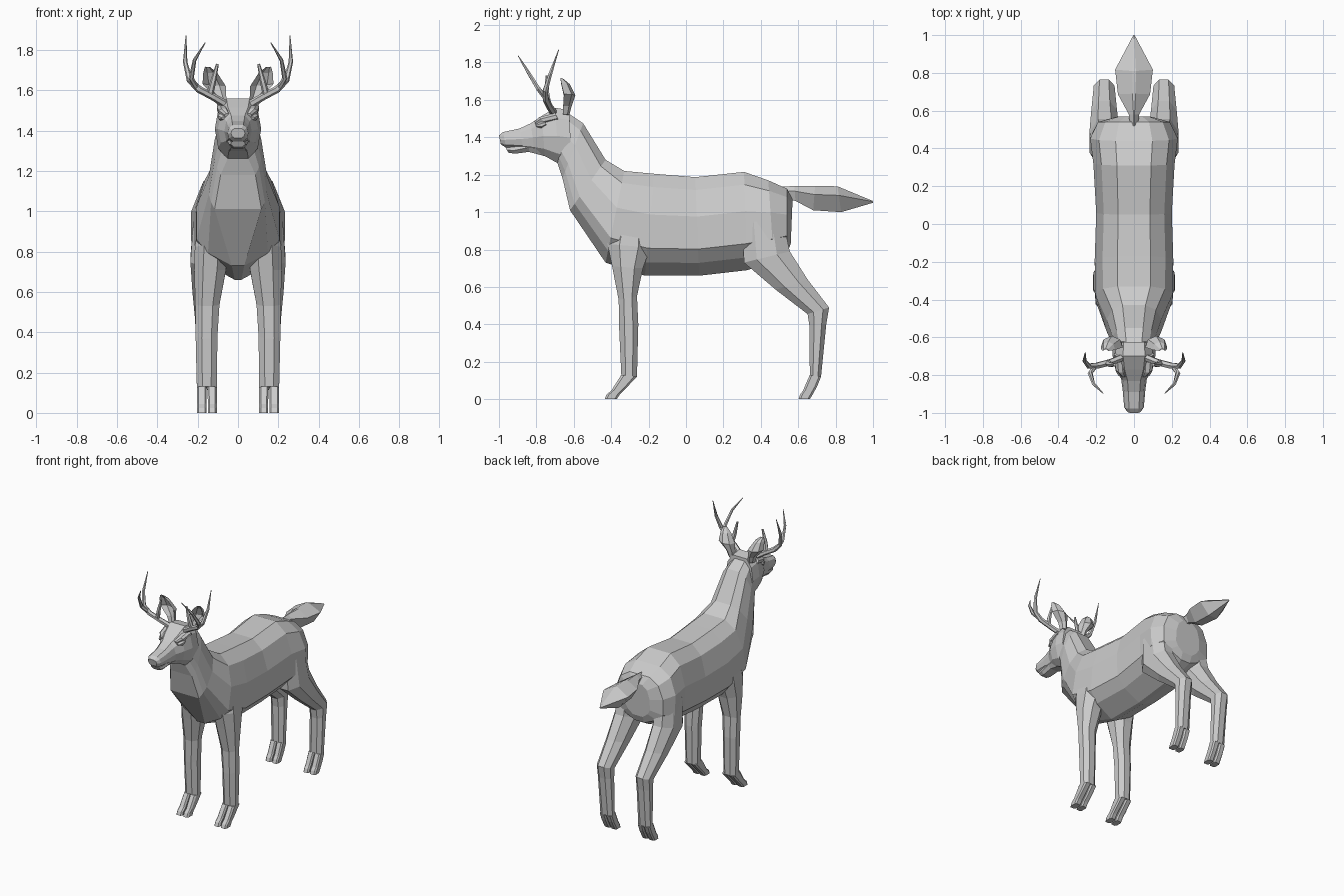
import bpy, bmesh, math
from mathutils import Vector

grey = bpy.data.materials.new("warm_grey")
grey.diffuse_color = (0.6, 0.6, 0.6, 1)


def loft(name, rings, mirror=False):
    """Skin a list of equal-length point rings, cap the ends, flat shading."""
    bm = bmesh.new()
    vs = [[bm.verts.new(p) for p in r] for r in rings]
    n = len(vs[0])
    for a, b in zip(vs, vs[1:]):
        for i in range(n):
            j = (i + 1) % n
            bm.faces.new((a[i], a[j], b[j], b[i]))
    bm.faces.new(vs[0])
    bm.faces.new(vs[-1])
    bmesh.ops.recalc_face_normals(bm, faces=bm.faces)
    me = bpy.data.meshes.new(name)
    bm.to_mesh(me)
    bm.free()
    me.materials.append(grey)
    ob = bpy.data.objects.new(name, me)
    bpy.context.collection.objects.link(ob)
    if mirror:
        ob.modifiers.new("mirror", 'MIRROR').use_mirror_merge = False
    return ob


def section(top, bottom, hw, half):
    """Symmetric ring between a top and bottom (y, z); half = (x, t) fractions."""
    def pt(s, x, t):
        return (s * x * hw, top[0] + (bottom[0] - top[0]) * t,
                top[1] + (bottom[1] - top[1]) * t)
    return [pt(1, x, t) for x, t in half] + [pt(-1, x, t) for x, t in reversed(half)]


def limb_ring(front, back, x0, x1, c=0.28):
    """Chamfered box ring between a front and back (y, z)."""
    octagon = [(c, 0), (1 - c, 0), (1, c), (1, 1 - c), (1 - c, 1), (c, 1), (0, 1 - c), (0, c)]
    return [(x0 + (x1 - x0) * u, front[0] + (back[0] - front[0]) * v,
             front[1] + (back[1] - front[1]) * v) for u, v in octagon]


def tube(name, path, radii, sides=6):
    """Tapered horn along a path, mirrored."""
    pts = [Vector(p) for p in path]
    rings = []
    for i, p in enumerate(pts):
        d = (pts[min(i + 1, len(pts) - 1)] - pts[max(i - 1, 0)]).normalized()
        u = d.cross(Vector((0, 1, 0))).normalized()
        v = d.cross(u)
        rings.append([p + radii[i] * (math.cos(a) * u + math.sin(a) * v)
                      for a in (2 * math.pi * k / sides for k in range(sides))])
    return loft(name, rings, True)


# Neck and torso: top, bottom, half width, flatness of underside
body = [((-.64, 1.535), (-.69, 1.27), .095, .5),
        ((-.55, 1.475), (-.66, 1.18), .115, .75),
        ((-.43, 1.28), (-.62, 1.01), .145, .8),
        ((-.33, 1.22), (-.43, .73), .205, .15),
        ((-.17, 1.205), (-.22, .66), .208, .08),
        ((.05, 1.187), (.07, .66), .2, .08),
        ((.31, 1.215), (.33, .69), .215, .08),
        ((.44, 1.17), (.47, .74), .232, .1),
        ((.54, 1.125), (.54, .78), .19, .2),
        ((.57, 1.07), (.56, .83), .1, .4)]
loft("torso", [section(t, b, w, [(.42, .0), (.8, .13), (1, .4), (1, .73),
                                 (.68 + .3 * f, .87), (f, 1)]) for t, b, w, f in body])

# Head
head = [((-1.0, 1.41), (-.99, 1.362), .035),
        ((-.978, 1.428), (-.962, 1.345), .052),
        ((-.89, 1.447), (-.87, 1.335), .06),
        ((-.83, 1.475), (-.81, 1.32), .068),
        ((-.77, 1.515), (-.755, 1.30), .1),
        ((-.70, 1.558), (-.68, 1.258), .115),
        ((-.625, 1.545), (-.61, 1.25), .112)]
loft("head", [section(t, b, w, [(.5, 0), (.85, .18), (1, .5), (.85, .82), (.45, 1)])
              for t, b, w in head])

# Lower jaw
jaw = [((-.965, 1.345), (-.95, 1.318), .036), ((-.92, 1.348), (-.915, 1.312), .045),
       ((-.84, 1.37), (-.84, 1.322), .052), ((-.74, 1.38), (-.74, 1.295), .07)]
loft("lower_jaw", [section(t, b, w, [(.9, 0), (1, .5), (.6, 1)]) for t, b, w in jaw])

# Brow ridges and eyes
loft("brow", [limb_ring((-.81, 1.485), (-.80, 1.46), .04, .066),
              limb_ring((-.785, 1.508), (-.75, 1.475), .045, .096),
              limb_ring((-.70, 1.53), (-.68, 1.49), .05, .105)], True)
loft("eye", [limb_ring((-.805, 1.468), (-.80, 1.455), .05, .083),
             limb_ring((-.78, 1.482), (-.77, 1.448), .06, .097),
             limb_ring((-.755, 1.485), (-.745, 1.465), .06, .1)], True)

# Ears: cupped cross-section, hollow facing forward; centre, half width, depth
cup = [(-1, -.6), (-.45, .25), (.45, .25), (1, -.6), (.75, .5), (0, 1), (-.75, .5)]
ear = [((.08, -.645, 1.52), .022, .022), ((.088, -.64, 1.565), .03, .028),
       ((.118, -.63, 1.625), .058, .038), ((.136, -.65, 1.685), .036, .028),
       ((.15, -.667, 1.715), .014, .008)]
loft("ear", [[(c[0] + u * w, c[1] + v * d, c[2] + u * w * .1) for u, v in cup]
             for c, w, d in ear], True)

# Antlers
tube("antler_beam", [(.045, -.70, 1.52), (.12, -.73, 1.565), (.195, -.75, 1.605),
                     (.24, -.752, 1.65), (.262, -.725, 1.74), (.258, -.68, 1.87)],
     [.02, .018, .018, .015, .011, .002])
tube("antler_front_tine", [(.205, -.75, 1.61), (.232, -.79, 1.66), (.215, -.845, 1.75),
                           (.163, -.897, 1.835)], [.014, .013, .009, .002])
tube("antler_inner_tine", [(.14, -.735, 1.575), (.124, -.745, 1.64), (.102, -.745, 1.73)],
     [.017, .015, .007])

# Tail: leaf shape with ridge
tail = [((.5, 1.135), (.52, 1.07), .02), ((.58, 1.14), (.585, 1.06), .028),
        ((.69, 1.14), (.68, 1.01), .085), ((.81, 1.138), (.83, 1.0), .1),
        ((.998, 1.06), (1.0, 1.05), .004)]
loft("tail", [section(t, b, w, [(.1, 0), (1, .35), (.35, 1)]) for t, b, w in tail])

# Legs: front (y, z), back (y, z), inner x, outer x
front_leg = [((-.36, 1.05), (-.2, 1.05), .06, .18),
             ((-.42, .83), (-.19, .81), .05, .214),
             ((-.395, .71), (-.23, .70), .06, .217),
             ((-.36, .53), (-.262, .55), .092, .212),
             ((-.357, .37), (-.255, .4), .102, .21),
             ((-.346, .13), (-.262, .12), .105, .204)]
hind_leg = [((.3, .95), (.52, .95), .08, .222),
            ((.31, .73), (.555, .79), .075, .236),
            ((.48, .585), (.65, .64), .09, .226),
            ((.65, .455), (.765, .49), .103, .213),
            ((.66, .39), (.75, .40), .105, .21),
            ((.662, .13), (.722, .12), .105, .204)]
front_toe = [((-.346, .13), (-.262, .12)), ((-.40, .045), (-.315, .065)),
             ((-.425, .025), (-.35, .03)), ((-.435, 0), (-.37, 0))]
hind_toe = [((.662, .13), (.722, .12)), ((.625, .045), (.702, .07)),
            ((.61, .025), (.68, .03)), ((.602, 0), (.662, 0))]
for name, leg, toe in (("front", front_leg, front_toe), ("hind", hind_leg, hind_toe)):
    loft(name + "_leg", [limb_ring(*r) for r in leg], True)
    # Cloven hooves
    for side, x0, x1 in (("inner", .105, .153), ("outer", .156, .204)):
        gap = .004 if side == "inner" else 0
        loft(f"{name}_hoof_{side}",
             [limb_ring(f, b, x0, x1 - gap * (i > 0), .18) for i, (f, b) in enumerate(toe)], True)
